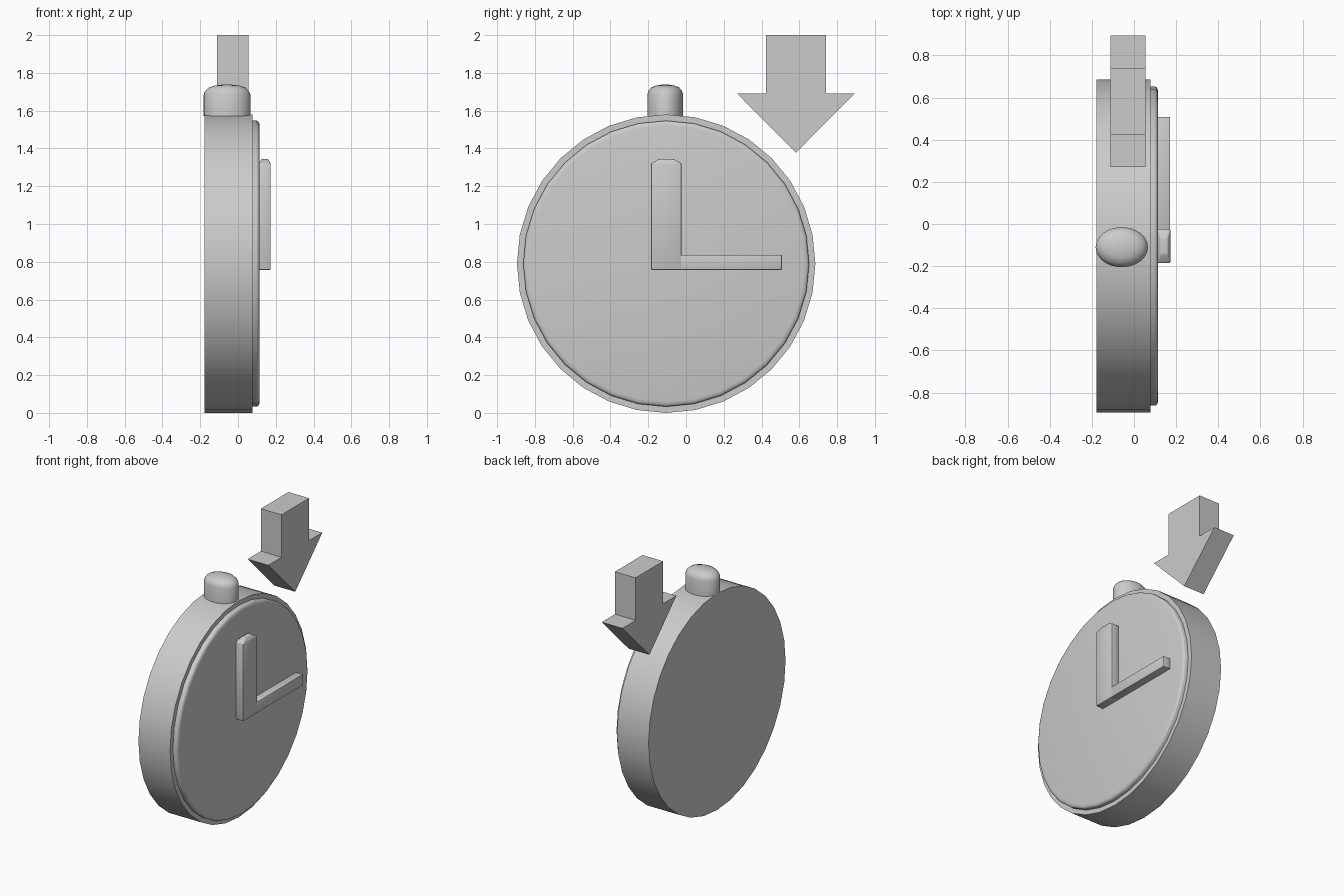
import bpy
import bmesh
from math import sin, cos, pi, radians
from mathutils import Vector

cube = bpy.data.objects.get("Cube")
if cube:
    bpy.data.objects.remove(cube, do_unlink=True)

# Single flat grey
grey = bpy.data.materials.new("plain grey")
grey.use_nodes = True
grey.diffuse_color = (0.6, 0.6, 0.6, 1)
grey.node_tree.nodes["Principled BSDF"].inputs["Base Color"].default_value = (0.6, 0.6, 0.6, 1)


def loft(name, rings, smooth=True, bevel=0):
    """Join successive rings of points with quads and cap both ends."""
    bm = bmesh.new()
    loops = [[bm.verts.new(p) for p in ring] for ring in rings]
    for a, b in zip(loops, loops[1:]):
        n = len(a)
        for i in range(n):
            j = (i + 1) % n
            bm.faces.new((a[i], a[j], b[j], b[i]))
    bm.faces.new(loops[0])
    bm.faces.new(loops[-1])
    bmesh.ops.recalc_face_normals(bm, faces=bm.faces)
    if bevel:
        bmesh.ops.bevel(bm, geom=bm.edges[:], offset=bevel, segments=2,
                        profile=0.5, affect='EDGES')
    mesh = bpy.data.meshes.new(name)
    bm.to_mesh(mesh)
    bm.free()
    mesh.materials.append(grey)
    obj = bpy.data.objects.new(name, mesh)
    bpy.context.collection.objects.link(obj)
    if smooth:
        bpy.ops.object.select_all(action='DESELECT')
        obj.select_set(True)
        bpy.context.view_layer.objects.active = obj
        bpy.ops.object.shade_smooth_by_angle(angle=radians(35))
    return obj


CENTRE_Y, CENTRE_Z = -0.105, 0.79


def disc_ring(x, r, sides=32):
    angles = [2 * pi * i / sides for i in range(sides)]
    return [(x, CENTRE_Y + r * sin(a), CENTRE_Z + r * cos(a)) for a in angles]


def crown_ring(z, s, sides=32):
    angles = [2 * pi * i / sides for i in range(sides)]
    return [(-0.058 + 0.124 * s * cos(a), -0.11 + 0.095 * s * sin(a), z) for a in angles]


def rect_ring(x0, x1, y0, y1, z):
    return [(x0, y0, z), (x1, y0, z), (x1, y1, z), (x0, y1, z)]


# Round case and the raised dial with its rounded rim
loft("watch_case", [disc_ring(-0.177, 0.79), disc_ring(0.078, 0.79)])
loft("dial", [disc_ring(x, r) for x, r in
              ((0.07, 0.757), (0.1, 0.757), (0.107, 0.753), (0.112, 0.745), (0.115, 0.73))])

# Oval push button with a domed top
loft("push_button", [crown_ring(z, s) for z, s in
                     ((1.573, 1), (1.685, 1), (1.705, 0.93), (1.722, 0.78),
                      (1.732, 0.55), (1.737, 0.28), (1.738, 0.05))])

# Hands: a wide upright one with a blunt tip, and a slim level one
loft("upright_hand", [rect_ring(0.11, 0.172, -0.185, -0.024, 0.757),
                      rect_ring(0.11, 0.172, -0.185, -0.024, 1.32),
                      rect_ring(0.125, 0.16, -0.143, -0.066, 1.344)], bevel=0.004)
loft("level_hand", [rect_ring(0.11, 0.171, -0.035, 0.508, 0.757),
                    rect_ring(0.11, 0.171, -0.035, 0.508, 0.836)], bevel=0.004)

# Floating arrow pointing down at the case
half = [(0.159, 2.0), (0.159, 1.69), (0.311, 1.69)]
outline = half + [(0, 1.378)] + [(-y, z) for y, z in reversed(half)]
loft("down_arrow", [[Vector((x, 0.582 + y, z)) for y, z in outline]
                    for x in (-0.112, 0.055)], smooth=False)
